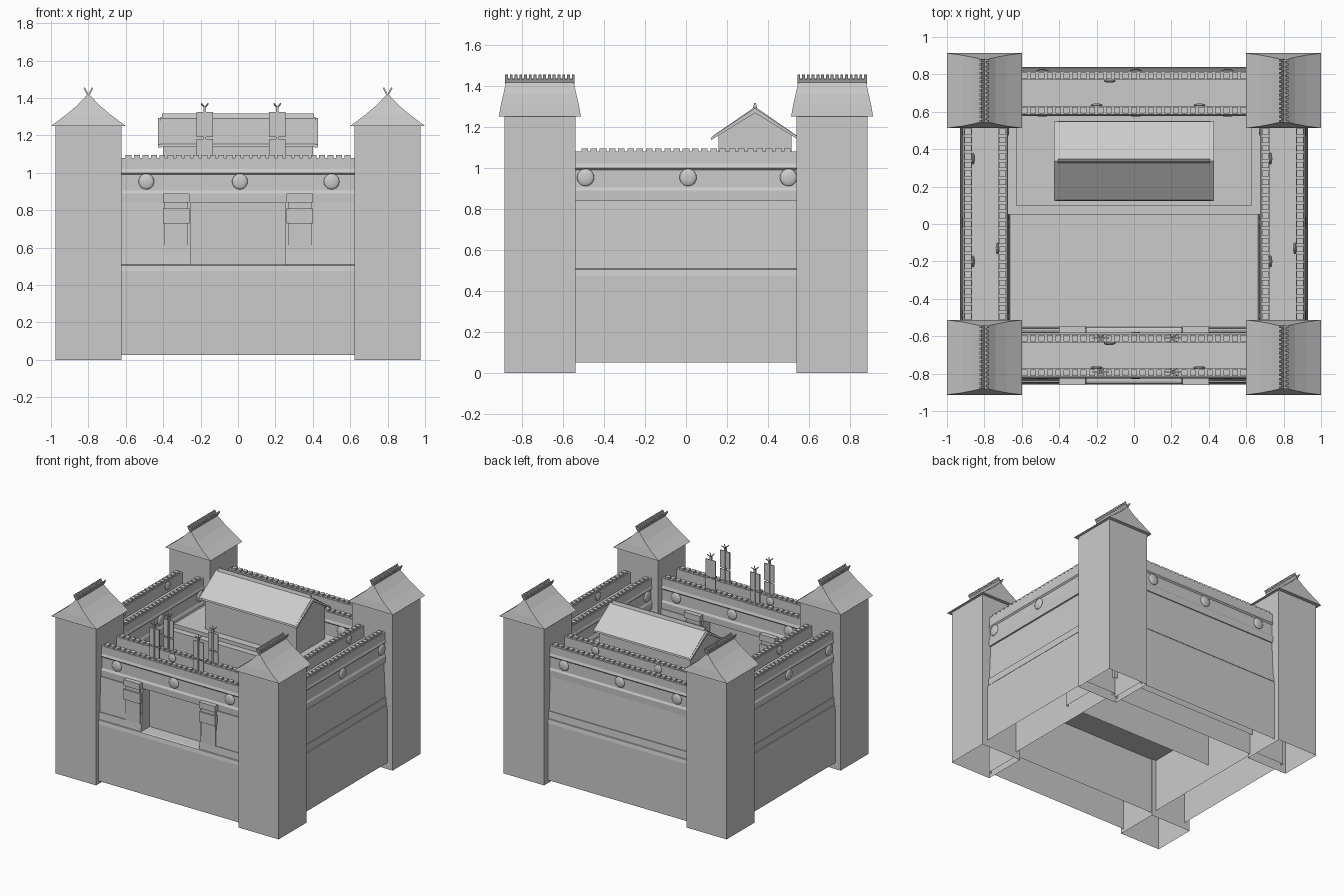
import bpy, bmesh, math
from mathutils import Matrix, Vector

if "Cube" in bpy.data.objects:
    bpy.data.objects.remove(bpy.data.objects["Cube"])


def finish(name, bm, smooth=False):
    bmesh.ops.recalc_face_normals(bm, faces=bm.faces[:])
    me = bpy.data.meshes.new(name)
    bm.to_mesh(me)
    bm.free()
    ob = bpy.data.objects.new(name, me)
    bpy.context.collection.objects.link(ob)
    if smooth:
        for p in me.polygons:
            p.use_smooth = True
    return ob


def add_box(bm, x0, x1, y0, y1, z0, z1, open_bottom=False):
    m = Matrix.Translation(((x0 + x1) / 2, (y0 + y1) / 2, (z0 + z1) / 2)) @ \
        Matrix.Diagonal((x1 - x0, y1 - y0, z1 - z0, 1))
    vs = bmesh.ops.create_cube(bm, size=1, matrix=m)["verts"]
    if open_bottom:
        low = [f for f in {f for v in vs for f in v.link_faces}
               if all(abs(v.co.z - z0) < 1e-5 for v in f.verts)]
        bmesh.ops.delete(bm, geom=low, context="FACES_ONLY")


def box(name, *a, **k):
    bm = bmesh.new()
    add_box(bm, *a, **k)
    return finish(name, bm)


def add_extrude(bm, prof, a, b, axis, centre, open_bottom=False):
    """Sweep a (width, z) profile along x or y."""
    def P(t, w, z):
        return (t, centre + w, z) if axis == "x" else (centre + w, t, z)
    A = [bm.verts.new(P(a, w, z)) for w, z in prof]
    B = [bm.verts.new(P(b, w, z)) for w, z in prof]
    n = len(prof)
    for i in range(n - 1 if open_bottom else n):
        j = (i + 1) % n
        bm.faces.new((A[i], A[j], B[j], B[i]))
    bm.faces.new(A)
    bm.faces.new(B)


def sym(half):
    return half + [(-w, z) for w, z in reversed(half)]


def add_disc(bm, pos, axis, r):
    d = (r, r * 0.3, r) if axis == "x" else (r * 0.3, r, r)
    bmesh.ops.create_uvsphere(bm, u_segments=16, v_segments=10, radius=1,
                              matrix=Matrix.Translation(pos) @ Matrix.Diagonal((*d, 1)))


# Wall halves: stepped base, battered face, cornice, frieze and parapet
def base_half(h, z0):
    return [(h, z0), (h, 0.475), (h - 0.005, 0.505), (h - 0.015, 0.51)]


def body_half(h):
    return [(h - 0.008, 0.51), (h - 0.012, 0.567), (h - 0.018, 0.567), (h - 0.03, 0.84)]


TOP = [(0.118, 0.84), (0.12, 0.89), (0.112, 0.905), (0.112, 0.99), (0.122, 1.0),
       (0.115, 1.02), (0.115, 1.08), (0.07, 1.08), (0.07, 0.99)]

walls = [  # name, axis, centre, half length, base half width, bottom
    ("front_wall", "x", -0.703, 0.65, 0.155, 0.025),
    ("back_wall", "x", 0.70, 0.65, 0.14, 0.025),
    ("left_wall", "y", -0.795, 0.57, 0.135, 0.05),
    ("right_wall", "y", 0.795, 0.57, 0.135, 0.05)]

for name, ax, c, L, h, z0 in walls:
    bm = bmesh.new()
    if name == "front_wall":
        # the gate wall has a recess between its side pieces
        add_extrude(bm, sym(base_half(h, z0)), -L, L, ax, c, True)
        for a, b in ((-L, -0.254), (0.254, L)):
            add_extrude(bm, sym(body_half(h)), a, b, ax, c)
        add_extrude(bm, sym([(0.04, 0.505), (0.04, 0.85)]), -0.26, 0.26, ax, c)
        add_extrude(bm, sym(TOP), -L, L, ax, c)
    else:
        add_extrude(bm, sym(base_half(h, z0) + body_half(h) + TOP), -L, L, ax, c, True)
    finish(name, bm)

    # small merlons along both parapets
    bm = bmesh.new()
    n = int(2 * (L - 0.03) / 0.045)
    for s in (-1, 1):
        m = c + s * 0.0925
        for i in range(n):
            t = (i - (n - 1) / 2) * 0.045
            if ax == "x":
                add_box(bm, t - .016, t + .016, m - .018, m + .018, 1.078, 1.095)
            else:
                add_box(bm, m - .018, m + .018, t - .016, t + .016, 1.078, 1.095)
    finish(name + "_merlons", bm)

    # round shields on the frieze and beside the walkway
    bm = bmesh.new()
    for s in (-1, 1):
        for t in (-0.49, 0.01, 0.5):
            w = c + s * 0.114
            add_disc(bm, (t, w, 0.953) if ax == "x" else (w, t, 0.953), ax, 0.042)
    for s, t in ((-1, -0.2), (-1, 0.35), (1, -0.13)):
        w = c + s * 0.065
        add_disc(bm, (t, w, 1.045) if ax == "x" else (w, t, 1.045), ax, 0.032)
    finish(name + "_shields", bm, True)

# Gate pillars with stepped capitals
for side, x in (("left", -0.33), ("right", 0.33)):
    bm = bmesh.new()
    for face in (-1, 1):
        for hw, d, z0, z1 in ((.064, .143, .50, .735), (.071, .155, .73, .81),
                              (.062, .145, .805, .84), (.070, .158, .84, .888)):
            y = sorted((-0.703 + face * 0.03, -0.703 + face * d))
            add_box(bm, x - hw, x + hw, y[0], y[1], z0, z1)
    finish(side + "_gate_pillar", bm)

# Banner posts over the gate
for i, (x, y) in enumerate((x, y) for x in (-0.178, 0.21) for y in (-0.61, -0.79)):
    bm = bmesh.new()
    add_box(bm, x - .043, x + .043, y - .004, y + .004, 1.08, 1.18)
    add_box(bm, x - .043, x + .043, y - .004, y + .004, 1.19, 1.325)
    add_box(bm, x - .006, x + .006, y - .012, y + .008, 1.0, 1.355)
    for k in range(4):
        m = Matrix.Translation((x, y, 1.348)) @ Matrix.Rotation(math.pi / 4 + k * math.pi / 2, 4, "Z") \
            @ Matrix.Rotation(math.radians(50), 4, "Y") @ Matrix.Translation((0, 0, .016)) \
            @ Matrix.Diagonal((.006, .006, .036, 1))
        bmesh.ops.create_cube(bm, size=1, matrix=m)
    finish(f"banner_post_{i}", bm)

# Corner towers with flared roofs and V-shaped ridge crests
for cx in (-0.8, 0.8):
    for cy in (-0.713, 0.713):
        tag = ("left_" if cx < 0 else "right_") + ("front" if cy < 0 else "back")
        box("tower_" + tag, cx - .177, cx + .177, cy - .173, cy + .173, 0, 1.25, open_bottom=True)

        bm = bmesh.new()
        rings = []
        for hx, hy, z in ((.2, .2, 1.25), (.122, .19, 1.308), (.06, .178, 1.36), (.004, .165, 1.42)):
            rings.append([bm.verts.new((cx + a * hx, cy + b * hy, z))
                          for a, b in ((-1, -1), (1, -1), (1, 1), (-1, 1))])
        for r, q in zip(rings, rings[1:]):
            for i in range(4):
                j = (i + 1) % 4
                bm.faces.new((r[i], r[j], q[j], q[i]))
        bm.faces.new(rings[0])
        bm.faces.new(rings[-1])
        finish("tower_roof_" + tag, bm)

        bm = bmesh.new()
        for s in (-1, 1):
            tilt = Matrix.Translation((cx, cy, 1.412)) @ Matrix.Rotation(s * math.radians(28), 4, "Y")
            rail = Matrix.Translation((0, 0, .012)) @ Matrix.Diagonal((.008, .34, .024, 1))
            bmesh.ops.create_cube(bm, size=1, matrix=tilt @ rail)
            for i in range(15):
                tooth = Matrix.Translation((0, (i - 7) * .0233, .035)) @ Matrix.Diagonal((.008, .014, .026, 1))
                bmesh.ops.create_cube(bm, size=1, matrix=tilt @ tooth)
        finish("roof_crest_" + tag, bm)

# Courtyard floor and the raised terrace behind it
box("courtyard_floor", -0.665, 0.665, -0.55, 0.06, 0.47, 0.50)
bm = bmesh.new()
add_box(bm, -0.68, 0.68, 0.05, 0.59, 0.17, 0.87, open_bottom=True)
add_box(bm, -0.63, 0.63, 0.10, 0.59, 0.87, 0.90, open_bottom=True)
finish("terrace", bm)

# Hall: gabled body, two roof slabs as one chevron, ridge cap
bm = bmesh.new()
add_extrude(bm, [(-.178, .90), (-.178, 1.165), (0, 1.278), (.178, 1.165), (.178, .90)], -0.4, 0.4, "x", 0.337)
finish("hall_body", bm)
bm = bmesh.new()
add_extrude(bm, [(-.213, 1.14), (-.21, 1.153), (0, 1.298), (.21, 1.153), (.213, 1.14), (0, 1.28)],
            -0.415, 0.415, "x", 0.337)
finish("hall_roof", bm)
bm = bmesh.new()
for s in (-1, 1):
    a, b = sorted((s * 0.41, s * 0.428))
    add_extrude(bm, [(-.215, 1.135), (-.213, 1.15), (0, 1.292), (.213, 1.15), (.215, 1.135), (0, 1.268)],
                a, b, "x", 0.337)
finish("hall_gable_boards", bm)
bm = bmesh.new()
add_extrude(bm, [(-.012, 1.283), (-.004, 1.316), (.004, 1.316), (.012, 1.283)], -0.405, 0.405, "x", 0.337)
finish("hall_ridge", bm)
